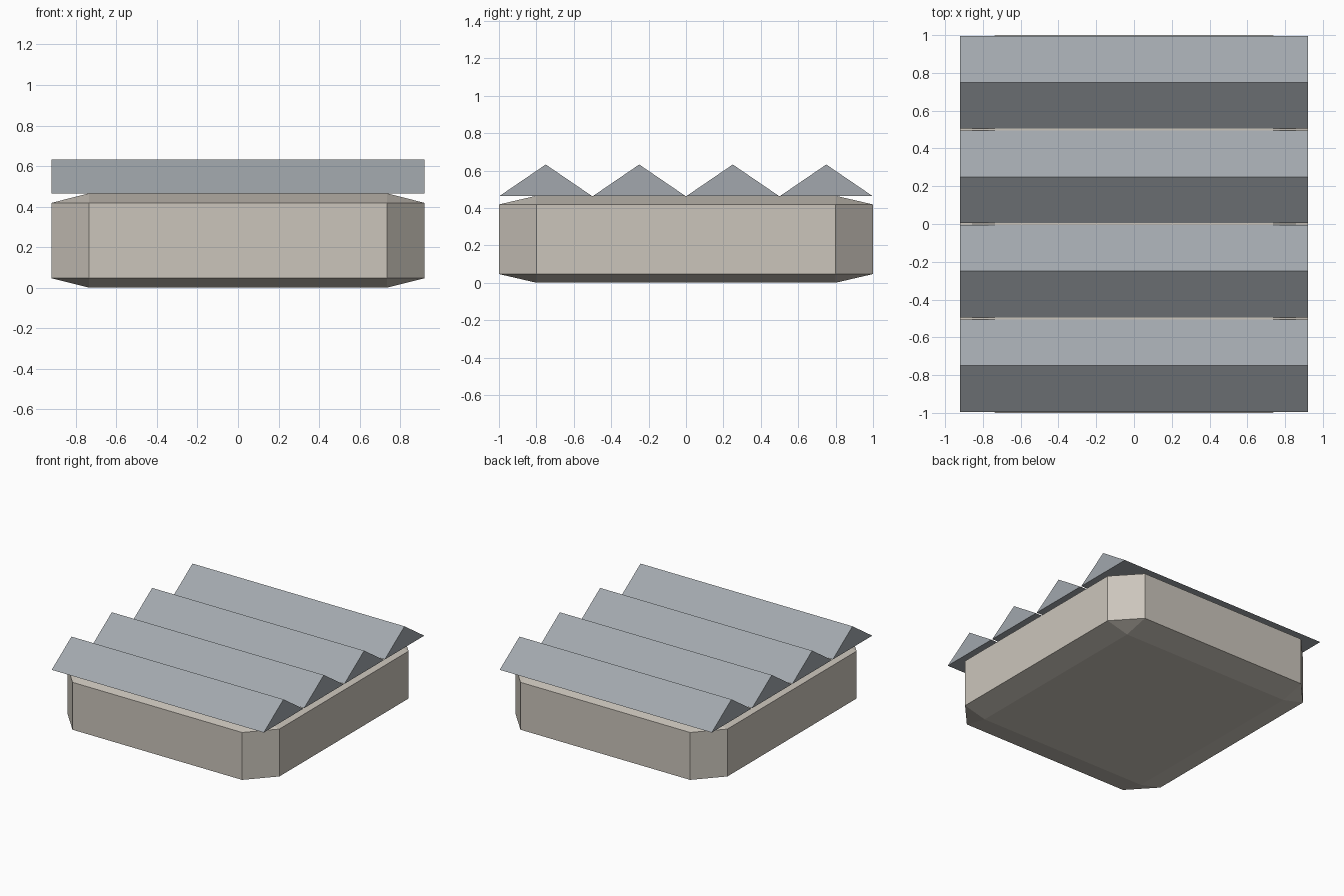
import bpy, bmesh
from mathutils import Vector

if "Cube" in bpy.data.objects:
    bpy.data.objects.remove(bpy.data.objects["Cube"])

W, D, H = 1.84, 2.0, 0.465      # base block size
RIDGE_H, RIDGE_W = 0.167, 0.49  # roof ridge height and width


def material(name, rgb):
    mat = bpy.data.materials.new(name)
    mat.diffuse_color = (*rgb, 1)
    mat.use_nodes = True
    mat.node_tree.nodes["Principled BSDF"].inputs["Base Color"].default_value = mat.diffuse_color
    return mat


def add_object(name, bm, mat):
    bmesh.ops.recalc_face_normals(bm, faces=bm.faces)
    mesh = bpy.data.meshes.new(name)
    bm.to_mesh(mesh)
    bm.free()
    mesh.materials.append(mat)
    obj = bpy.data.objects.new(name, mesh)
    bpy.context.collection.objects.link(obj)
    return obj


stone = material("warm_grey", (0.60, 0.56, 0.50))
metal = material("cool_grey", (0.36, 0.39, 0.42))

# Base block: unit cube with a one-step bevel, then stretched so the bevel stretches too
bm = bmesh.new()
bmesh.ops.create_cube(bm, size=1)
bmesh.ops.bevel(bm, geom=bm.edges[:], offset=0.1, segments=1,
                affect='EDGES', profile=0.5)
bmesh.ops.scale(bm, vec=(W, D, H), verts=bm.verts)
bmesh.ops.translate(bm, vec=(0, 0, H / 2), verts=bm.verts)
add_object("base_block", bm, stone)


# Roof ridges: four triangular prisms running along x
def roof_ridge(index, y):
    bm = bmesh.new()
    profile = [(y - RIDGE_W / 2, H), (y + RIDGE_W / 2, H), (y, H + RIDGE_H)]
    face = bm.faces.new([bm.verts.new((-W / 2, py, pz)) for py, pz in profile])
    ext = bmesh.ops.extrude_face_region(bm, geom=[face], use_keep_orig=True)
    moved = [v for v in ext["geom"] if isinstance(v, bmesh.types.BMVert)]
    bmesh.ops.translate(bm, vec=Vector((W, 0, 0)), verts=moved)
    add_object(f"roof_ridge_{index}", bm, metal)


for i in range(4):
    roof_ridge(i + 1, -0.75 + 0.5 * i)
